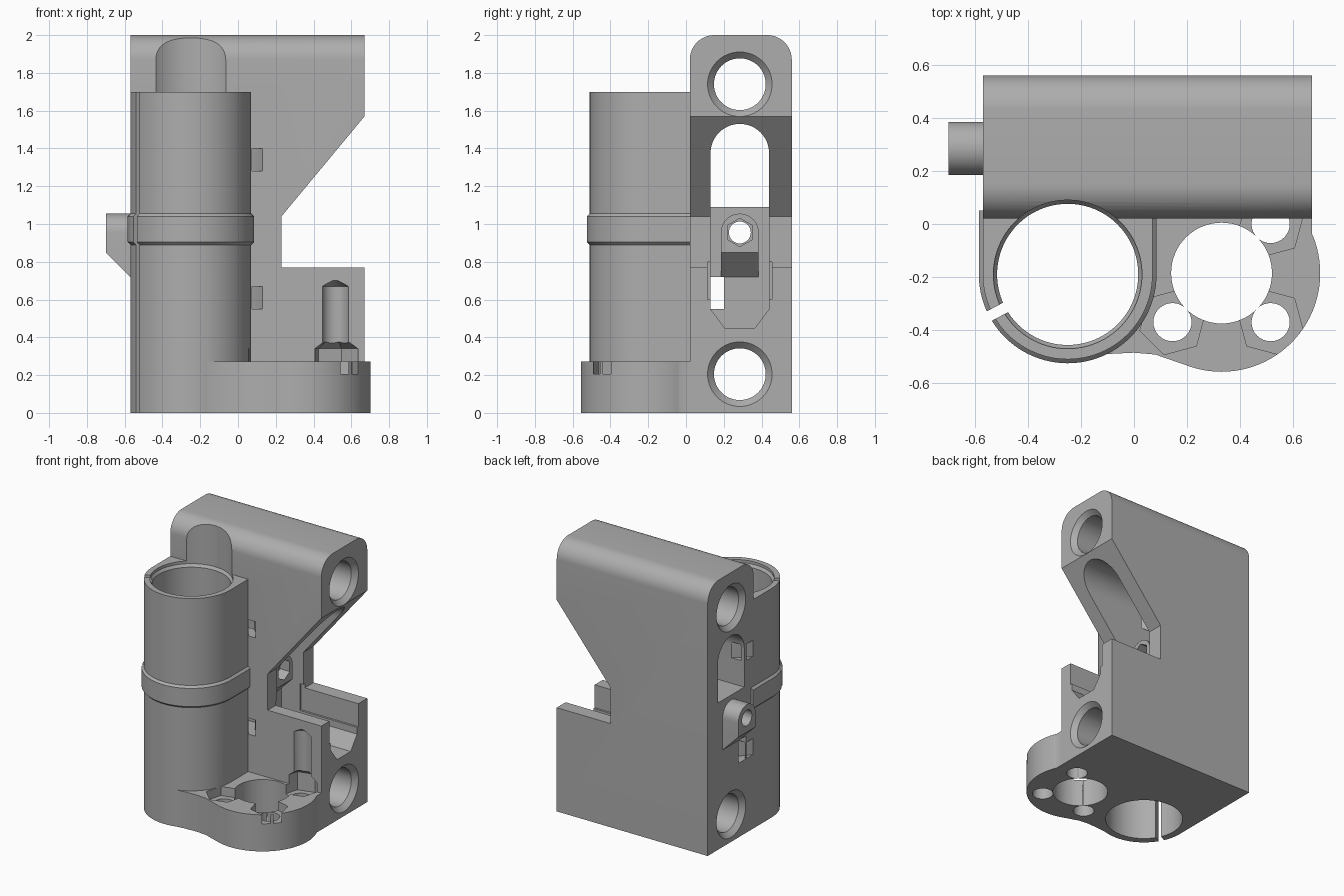
import bpy, bmesh, math
from mathutils import Vector

if "Cube" in bpy.data.objects:
    bpy.data.objects.remove(bpy.data.objects["Cube"])

grey = bpy.data.materials.new("plain_grey")
grey.diffuse_color = (0.42, 0.42, 0.42, 1)
grey.use_nodes = True
grey.node_tree.nodes["Principled BSDF"].inputs["Base Color"].default_value = (0.42, 0.42, 0.42, 1)


def loft(name, rings):
    """Closed solid through rings that have the same number of points."""
    bm = bmesh.new()
    loops = [[bm.verts.new(p) for p in ring] for ring in rings]
    n = len(loops[0])
    for a, b in zip(loops, loops[1:]):
        for i in range(n):
            bm.faces.new((a[i], a[(i + 1) % n], b[(i + 1) % n], b[i]))
    bm.faces.new(loops[0][::-1])
    bm.faces.new(loops[-1])
    bmesh.ops.recalc_face_normals(bm, faces=bm.faces)
    me = bpy.data.meshes.new(name)
    bm.to_mesh(me)
    bm.free()
    me.materials.append(grey)
    ob = bpy.data.objects.new(name, me)
    bpy.context.collection.objects.link(ob)
    return ob


def place(axis, u, v, w):
    return Vector({"x": (w, u, v), "y": (u, w, v), "z": (u, v, w)}[axis])


def prism(name, axis, pts, lo, hi):
    return loft(name, [[place(axis, u, v, w) for u, v in pts] for w in (lo, hi)])


def arc(cu, cv, r, a0, a1, n):
    return [(cu + r * math.cos(math.radians(a0 + (a1 - a0) * i / n)),
             cv + r * math.sin(math.radians(a0 + (a1 - a0) * i / n))) for i in range(n + 1)]


def turned(name, axis, cu, cv, steps, sides=64, turn=0):
    """Round solid along an axis from (position, radius) steps."""
    return loft(name, [[place(axis, u, v, w) for u, v in
                        arc(cu, cv, r, turn, turn + 360, sides)[:-1]] for w, r in steps])


def box(name, x0, x1, y0, y1, z0, z1):
    return prism(name, "z", [(x0, y0), (x1, y0), (x1, y1), (x0, y1)], z0, z1)


def combine(target, tool, operation):
    mod = target.modifiers.new(operation.lower(), "BOOLEAN")
    mod.operation, mod.solver, mod.object = operation, "EXACT", tool
    bpy.context.view_layer.update()
    me = bpy.data.meshes.new_from_object(target.evaluated_get(bpy.context.evaluated_depsgraph_get()))
    target.modifiers.clear()
    target.data = me
    bpy.data.objects.remove(tool)


def cut(tool):
    combine(body, tool, "DIFFERENCE")


def add(tool):
    combine(body, tool, "UNION")


XL, XR, YF, YB = -0.57, 0.67, 0.02, 0.56   # block limits
MID = 0.285                                # centre line of the block in y
CX, CY = -0.25, -0.19                      # tube centre
HX, HY = 0.33, -0.185                      # round flange centre

# Main block with rounded top edges
R = 0.13
body = prism("mount_body", "x",
             [(YF, 0), (YB, 0)] + arc(YB - R, 2 - R, R, 0, 90, 12)
             + arc(YF + R, 2 - R, R, 90, 180, 12), XL, XR)

# Side notch
cut(prism("notch", "y", [(0.23, 0.77), (0.9, 0.77), (0.9, 1.847), (0.23, 1.04)], -0.3, 0.9))

# Recess with an arched top, chamfered floor and a wider mouth at the step
half = 0.155
cut(prism("recess", "x", [(MID - 0.08, 0.45), (MID + 0.08, 0.45), (MID + half, 0.55)]
          + arc(MID, 1.375, half, 0, 180, 24) + [(MID - half, 0.55)], 0.05, 0.9))
cut(box("recess_mouth", 0.2, 0.9, MID - 0.17, MID + 0.17, 0.6, 0.8))
cut(prism("upper_channel", "x", [(MID - half, 1.09), (MID + half, 1.09)]
          + arc(MID, 1.375, half, 0, 180, 24), -0.8, 0.1))
cut(box("lower_channel", -0.8, 0.1, 0.11, 0.2, 0.55, 0.72))

# Arched bosses with sloping undersides, one outside and one in the recess
for root, tip in ((XL, -0.70), (0.05, 0.18)):
    inner = root + (-0.05 if tip > root else 0.05)
    boss = prism("boss", "x", [(MID - 0.1, 0.6), (MID + 0.1, 0.6)]
                 + arc(MID, 0.955, 0.1, 0, 180, 20), inner, tip)
    over = tip + (tip - root)
    combine(boss, prism("slope", "y", [(inner, 0.5), (inner, 0.72), (root, 0.72),
                                       (tip, 0.85), (over, 0.98), (over, 0.5)], -0.1, 0.7),
            "DIFFERENCE")
    add(boss)
cut(turned("screw_hole", "x", MID, 0.955, [(-0.9, 0.058), (0.3, 0.058)], 32))
cut(turned("nut_seat", "x", MID, 0.955, [(0.1, 0.075), (0.3, 0.075)], 6, 30))

# Tube holder with flat flanks running into the block, and its clamp band
for name, r, z0, z1, c in (("tube", 0.32, 0, 1.7, 0), ("band", 0.335, 0.89, 1.055, 0.015)):
    outline = arc(CX, CY, r, 180, 360, 48) + [(CX + r, 0.05), (CX - r, 0.05)]
    inset = arc(CX, CY, r - c, 180, 360, 48) + [(CX + r - c, 0.05), (CX - r + c, 0.05)]
    if c:
        add(loft(name, [[(u, v, z) for u, v in pts] for pts, z in
                        ((inset, z0), (outline, z0 + c), (outline, z1 - c), (inset, z1))]))
    else:
        add(prism(name, "z", outline, z0, z1))

# Foot flange: round plate blended to the tube and block
TOP = 0.272
add(turned("flange", "z", HX, HY, [(0, 0.372), (TOP, 0.372)], 96))
add(prism("flange_web", "z", [(-0.22, -0.505), (-0.1, -0.49), (0, -0.485), (0.08, -0.492),
                              (0.19, -0.53), (HX, HY), (XR, -0.06), (XR, 0.05),
                              (-0.2, 0.05)], 0, TOP))

# Tube bore and clamp slit
cut(turned("bore", "z", CX, CY, [(-0.1, 0.266), (1.66, 0.266), (1.68, 0.28), (2.2, 0.28)], 96))
a = math.radians(208)
along, across = Vector((math.cos(a), math.sin(a))), Vector((-math.sin(a), math.cos(a)))
cut(prism("slit", "z", [Vector((CX, CY)) + along * d + across * s
                        for d, s in ((0.2, -0.02), (0.45, -0.02), (0.45, 0.02), (0.2, 0.02))],
          -0.1, 1.9))

# Curved strap slots behind the tube
for z0 in (0.55, 1.28):
    strap = turned("strap_slot", "z", CX, CY, [(z0, 0.434), (z0 + 0.12, 0.434)])
    combine(strap, turned("core", "z", CX, CY, [(z0 - 0.1, 0.386), (z0 + 0.3, 0.386)]), "DIFFERENCE")
    cut(strap)

# Flange centre hole, screw holes and hexagonal nut seats
cut(turned("centre_hole", "z", HX, HY, [(-0.1, 0.19), (0.4, 0.19)], 64))
for sx, sy, deg in ((-1, -1, 225), (1, -1, 315), (1, 1, 45)):
    px, py = HX + sx * 0.185, HY + sy * 0.185
    cut(turned("hole", "z", px, py, [(-0.1, 0.072), (0.67, 0.072), (0.712, 0.004)], 32))
    cut(turned("hex_seat", "z", px, py, [(0.205, 0.127), (0.34, 0.127), (0.375, 0.075)], 6, deg + 30))

# Countersunk rod holes through the block
for z in (0.205, 1.74):
    cut(turned("rod_hole", "x", MID, z, [(XL - 0.02, 0.19), (XL + 0.035, 0.137),
                                         (XR - 0.035, 0.137), (XR + 0.02, 0.19)], 64))

bpy.context.view_layer.objects.active = body
body.select_set(True)
bpy.ops.object.shade_smooth_by_angle(angle=math.radians(30))
